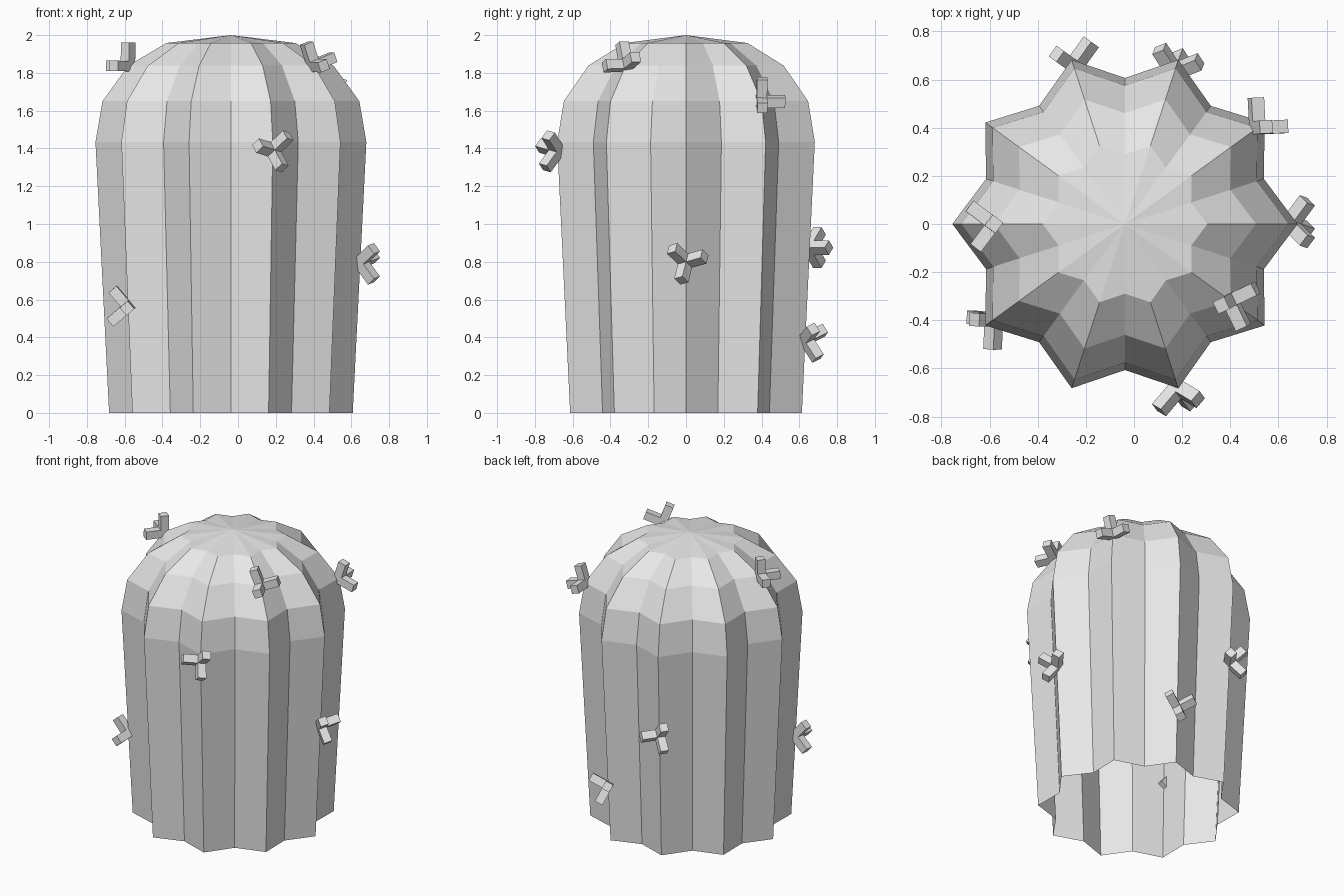
import bpy
import bmesh
from math import sin, cos, pi, radians, sqrt
from mathutils import Vector, Matrix

cube = bpy.data.objects.get("Cube")
if cube:
    bpy.data.objects.remove(cube)

RIBS = 10
CENTRE_X = -0.0375
VALLEY = 0.846      # groove radius as a share of rib radius
PROFILE = [(0.645, 0.0), (0.717, 1.434), (0.68, 1.65), (0.544, 1.838), (0.342, 1.958)]
TIP = 2.0

grey = bpy.data.materials.new("light_grey")
grey.use_nodes = True
colour = (0.8, 0.8, 0.8, 1.0)
grey.diffuse_color = colour
grey.node_tree.nodes["Principled BSDF"].inputs["Base Color"].default_value = colour


def finish(name, bm):
    mesh = bpy.data.meshes.new(name)
    bm.to_mesh(mesh)
    bm.free()
    mesh.materials.append(grey)
    obj = bpy.data.objects.new(name, mesh)
    bpy.context.collection.objects.link(obj)
    return obj


# Ribbed body: star-shaped rings, open underneath, closed by a fan on top
bm = bmesh.new()
count = RIBS * 2
rings = []
for radius, z in PROFILE:
    ring = []
    for i in range(count):
        r = radius * (VALLEY if i % 2 else 1)
        a = pi * i / RIBS
        ring.append(bm.verts.new((CENTRE_X + r * cos(a), r * sin(a), z)))
    rings.append(ring)
for low, high in zip(rings, rings[1:]):
    for i in range(count):
        j = (i + 1) % count
        bm.faces.new((low[i], low[j], high[j], high[i]))
apex = bm.verts.new((CENTRE_X, 0, TIP))
for i in range(count):
    bm.faces.new((rings[-1][i], rings[-1][(i + 1) % count], apex))
finish("ribbed_body", bm)


def rib_radius(z):
    for (r0, z0), (r1, z1) in zip(PROFILE, PROFILE[1:]):
        if z <= z1:
            return r0 + (r1 - r0) * (z - z0) / (z1 - z0)
    return PROFILE[-1][0]


# Spine cluster: three square prongs at right angles, spreading from the rib
def spine_cluster(name, rib, z, azimuth, elevation, roll, width=0.055, length=0.125):
    az, el = radians(azimuth), radians(elevation)
    n = Vector((cos(az) * cos(el), sin(az) * cos(el), sin(el)))
    u = Vector((-sin(az), cos(az), 0))
    v = n.cross(u)
    axes = []
    for k in range(3):
        t = radians(roll + 120 * k)
        axes.append(n / sqrt(3) + (u * cos(t) + v * sin(t)) * sqrt(2 / 3))
    a = 2 * pi * rib / RIBS
    r = rib_radius(z)
    origin = Vector((CENTRE_X + r * cos(a), r * sin(a), z))
    bm = bmesh.new()
    for k in range(3):
        x, y, w = axes[k], axes[(k + 1) % 3], axes[(k + 2) % 3]
        turn = Matrix((x, y, w)).transposed().to_4x4()
        size = Matrix.Diagonal((length + width / 2, width, width, 1))
        middle = origin + x * (length - width / 2) / 2
        bmesh.ops.create_cube(bm, size=1, matrix=Matrix.Translation(middle) @ turn @ size)
    return finish(name, bm)


# rib index, height, facing azimuth, facing elevation, roll
CLUSTERS = {
    "spines_left": (0, 0.80, 0, 0, 16),
    "spines_back_left_high": (1, 1.65, 42, 22, -18),
    "spines_back_low": (2, 0.39, 72, 0, 28),
    "spines_back_middle": (3, 0.875, 109, 0, 60),
    "spines_right_high": (5, 1.836, 188, 36, 90),
    "spines_front_right": (6, 0.56, 213, 2, -5),
    "spines_front": (8, 1.39, -76, 3, 48),
    "spines_front_left_high": (9, 1.84, -34, 47, -8),
}
for name, settings in CLUSTERS.items():
    spine_cluster(name, *settings)
